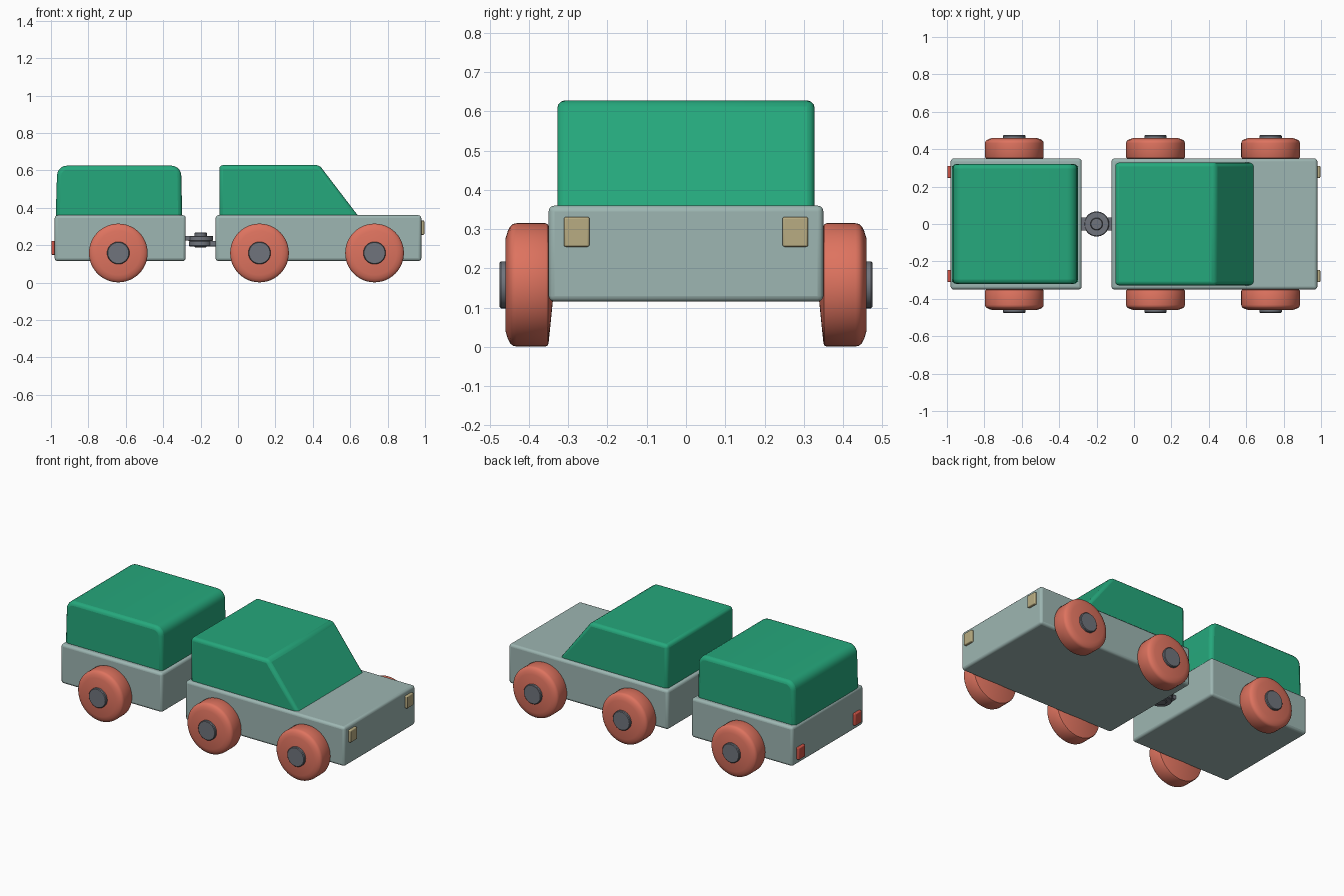
import bpy, bmesh, math
from mathutils import Matrix

if "Cube" in bpy.data.objects:
    bpy.data.objects.remove(bpy.data.objects["Cube"])


def material(name, rgb):
    m = bpy.data.materials.new(name)
    lin = [((c / 255 + 0.055) / 1.055) ** 2.4 for c in rgb]
    m.diffuse_color = (*lin, 1)
    m.use_nodes = True
    m.node_tree.nodes["Principled BSDF"].inputs["Base Color"].default_value = m.diffuse_color
    return m


GREY = material("pale grey green", (157, 182, 178))
GREEN = material("green", (37, 168, 124))
CORAL = material("coral", (222, 115, 95))
STEEL = material("steel grey", (112, 116, 124))
CREAM = material("lamp cream", (184, 172, 130))
RED = material("lamp red", (205, 84, 70))


def finish(name, bm, mat, bevel=0, segments=3):
    bmesh.ops.recalc_face_normals(bm, faces=bm.faces)
    me = bpy.data.meshes.new(name)
    bm.to_mesh(me)
    bm.free()
    me.materials.append(mat)
    ob = bpy.data.objects.new(name, me)
    bpy.context.collection.objects.link(ob)
    if bevel:
        mod = ob.modifiers.new("soft edges", 'BEVEL')
        mod.width, mod.segments = bevel, segments
        mod.limit_method, mod.angle_limit = 'ANGLE', math.radians(30)
    bpy.ops.object.select_all(action='DESELECT')
    bpy.context.view_layer.objects.active = ob
    ob.select_set(True)
    bpy.ops.object.shade_smooth_by_angle(angle=math.radians(35))
    return ob


def box(name, x, y, z, mat, bevel):
    prism(name, [(x[0], z[0]), (x[1], z[0]), (x[1], z[1]), (x[0], z[1])], y, mat, bevel)


def prism(name, profile, y, mat, bevel):
    # side profile in x, z extruded across y
    bm = bmesh.new()
    f = bm.faces.new([bm.verts.new((px, y[0], pz)) for px, pz in profile])
    ext = bmesh.ops.extrude_face_region(bm, geom=[f])
    for v in ext["geom"]:
        if isinstance(v, bmesh.types.BMVert):
            v.co.y = y[1]
    return finish(name, bm, mat, bevel)


def lathe(name, profile, mat, place, steps=48):
    # profile of (radius, height) turned around z, then placed
    bm = bmesh.new()
    vs = [bm.verts.new((r, 0, h)) for r, h in profile]
    es = [bm.edges.new(p) for p in zip(vs, vs[1:])]
    bmesh.ops.spin(bm, geom=vs + es, axis=(0, 0, 1), cent=(0, 0, 0),
                   angle=math.tau, steps=steps, use_duplicate=False)
    bmesh.ops.remove_doubles(bm, verts=bm.verts, dist=1e-5)
    bm.transform(place)
    return finish(name, bm, mat)


def disc(name, r, z0, z1, x, mat, b=0.004):
    lathe(name, [(0, z0), (r - b, z0), (r, z0 + b), (r, z1 - b), (r - b, z1), (0, z1)],
          mat, Matrix.Translation((x, 0, 0)))


def arc(cx, cz, r, a0, a1, n=5):
    return [(cx + r * math.cos(math.radians(a0 + (a1 - a0) * i / n)),
             cz + r * math.sin(math.radians(a0 + (a1 - a0) * i / n))) for i in range(n + 1)]


# Lower bodies
box("car_body", (-0.12, 0.98), (-0.35, 0.35), (0.115, 0.36), GREY, 0.015)
box("trailer_body", (-0.98, -0.28), (-0.35, 0.35), (0.115, 0.36), GREY, 0.015)

# Cabin with sloping windscreen
prism("cabin", [(-0.10, 0.34), (0.655, 0.34), (0.435, 0.628), (-0.10, 0.628)],
      (-0.328, 0.328), GREEN, 0.02)

# Trailer cover with rounded ends
prism("trailer_cover", [(-0.975, 0.34), (-0.298, 0.34)]
      + arc(-0.357, 0.571, 0.054, 0, 90) + arc(-0.914, 0.571, 0.054, 90, 180),
      (-0.32, 0.32), GREEN, 0.022)

# Wheels and hub caps, mirrored in y
TYRE = [(0, 0.335), (0.148, 0.35), (0.154, 0.352), (0.157, 0.358), (0.157, 0.432),
        (0.155, 0.441), (0.149, 0.448), (0.137, 0.454), (0.118, 0.46), (0, 0.46)]
HUB = [(0, 0.44), (0.06, 0.44), (0.06, 0.471), (0.056, 0.475), (0, 0.475)]
for label, x in (("trailer", -0.64), ("car_rear", 0.115), ("car_front", 0.73)):
    for side, s in (("right", 1), ("left", -1)):
        place = Matrix.Translation((x, 0, 0.158)) @ Matrix.Rotation(s * math.pi / 2, 4, 'X')
        lathe(f"{label}_wheel_{side}", TYRE, CORAL, place)
        lathe(f"{label}_hub_{side}", HUB, STEEL, place, 32)

# Headlamps and tail lamps
for side, s in (("left", 1), ("right", -1)):
    y = sorted((s * 0.246, s * 0.311))
    box(f"headlamp_{side}", (0.96, 0.996), y, (0.255, 0.331), CREAM, 0.005)
    box(f"tail_lamp_{side}", (-0.998, -0.96), y, (0.148, 0.222), RED, 0.005)

# Coupling: two overlapping tongues with a pin
box("trailer_tongue", (-0.30, -0.20), (-0.036, 0.036), (0.224, 0.249), STEEL, 0.005)
box("car_tongue", (-0.20, -0.10), (-0.036, 0.036), (0.194, 0.222), STEEL, 0.005)
disc("trailer_eye", 0.067, 0.222, 0.250, -0.20, STEEL)
disc("car_eye", 0.062, 0.194, 0.223, -0.20, STEEL)
disc("coupling_pin", 0.033, 0.188, 0.268, -0.20, STEEL)
